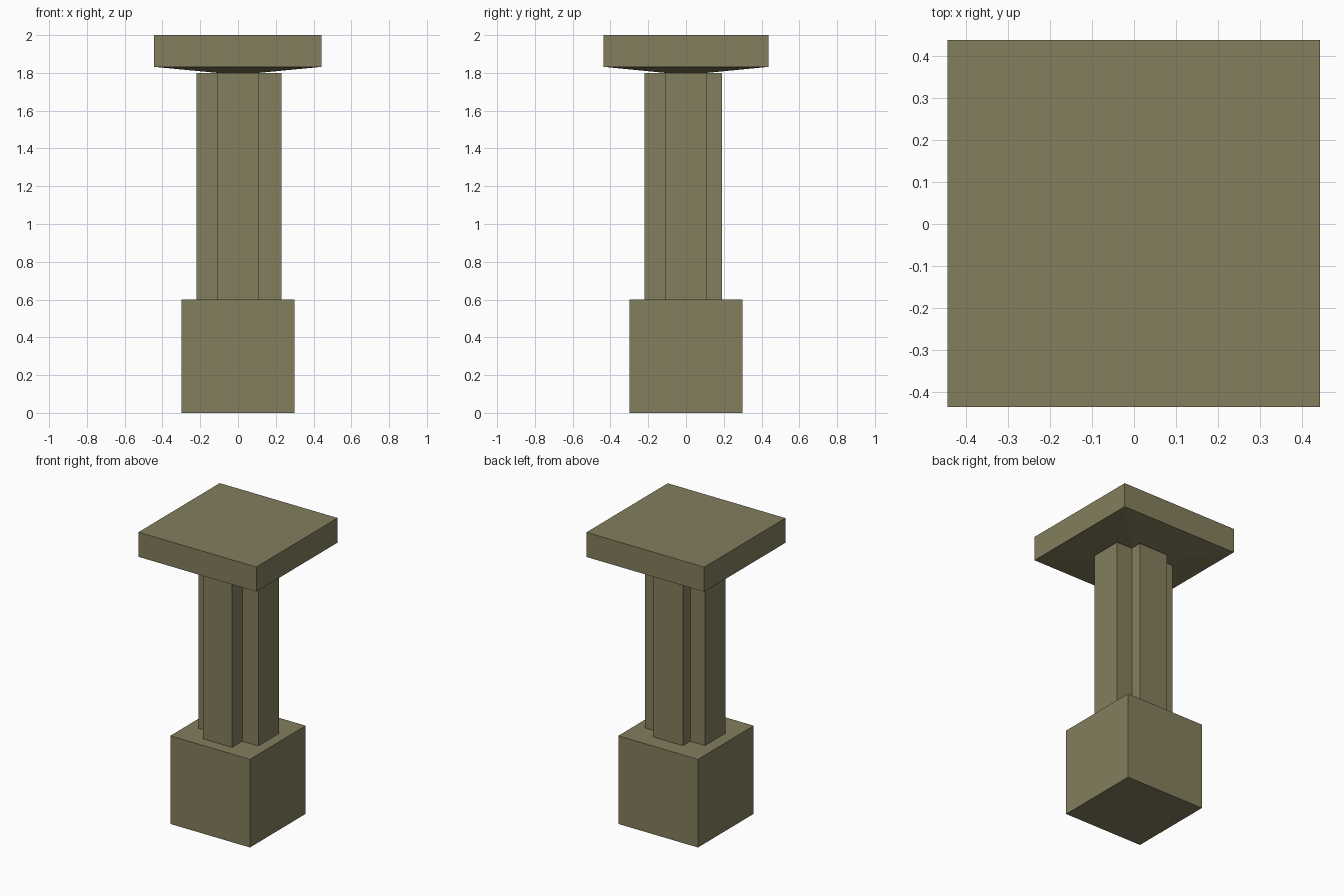
import bpy
import bmesh

if "Cube" in bpy.data.objects:
    bpy.data.objects.remove(bpy.data.objects["Cube"])

stone = bpy.data.materials.new("olive_stone")
stone.diffuse_color = (0.23, 0.21, 0.11, 1)
stone.use_nodes = True
stone.node_tree.nodes["Principled BSDF"].inputs["Base Color"].default_value = stone.diffuse_color


def rect(x0, x1, y0, y1):
    return [(x0, y0), (x1, y0), (x1, y1), (x0, y1)]


def loft(name, rings):
    """Closed solid through a stack of (z, outline) rings."""
    bm = bmesh.new()
    loops = [[bm.verts.new((x, y, z)) for x, y in pts] for z, pts in rings]
    for a, b in zip(loops, loops[1:]):
        n = len(a)
        for i in range(n):
            j = (i + 1) % n
            bm.faces.new((a[i], a[j], b[j], b[i]))
    bm.faces.new(loops[0][::-1])
    bm.faces.new(loops[-1])
    mesh = bpy.data.meshes.new(name)
    bm.to_mesh(mesh)
    bm.free()
    mesh.materials.append(stone)
    obj = bpy.data.objects.new(name, mesh)
    bpy.context.collection.objects.link(obj)
    return obj


# Cube plinth
base = rect(-0.3, 0.3, -0.3, 0.3)
loft("base_block", [(0, base), (0.6, base)])

# Cross-shaped shaft with arms of slightly different reach
w, left, right, front, back = 0.11, -0.22, 0.23, -0.22, 0.19
cross = [(-w, front), (w, front), (w, -w), (right, -w), (right, w), (w, w),
         (w, back), (-w, back), (-w, w), (left, w), (left, -w), (-w, -w)]
loft("cross_shaft", [(0.6, cross), (1.8, cross)])

# Square cap with a shallow tapered underside
slab = rect(-0.444, 0.443, -0.436, 0.438)
loft("cap_slab", [(1.8, rect(-w, w, -w, w)), (1.832, slab), (2.0, slab)])
